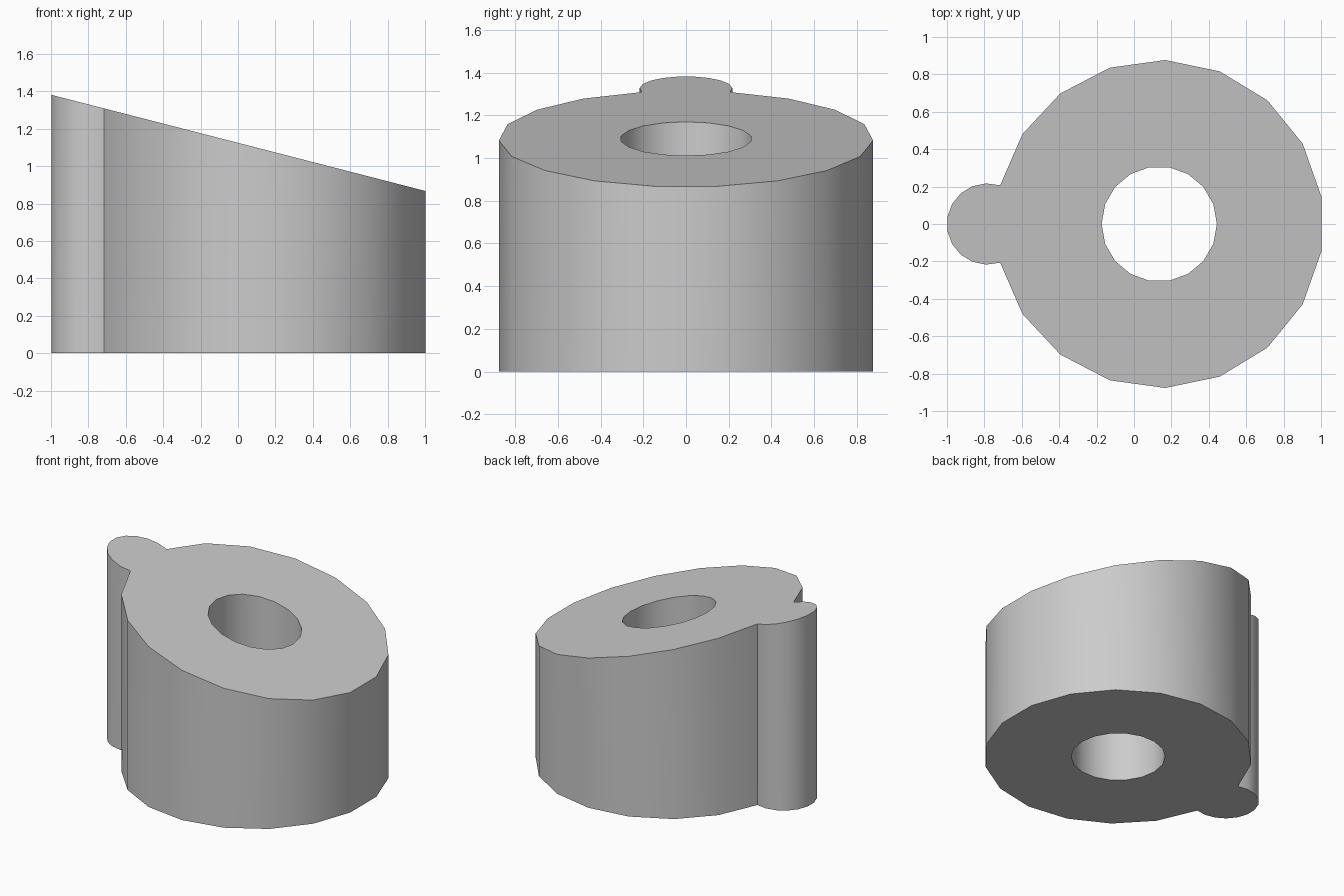
import bpy, bmesh
from math import cos, sin, radians

if "Cube" in bpy.data.objects:
    bpy.data.objects.remove(bpy.data.objects["Cube"], do_unlink=True)


def arc(cx, radius, start, end, steps):
    """Points along an arc centred on the x axis, both ends included."""
    angles = [radians(start + (end - start) * i / steps) for i in range(steps + 1)]
    return [(cx + radius * cos(a), radius * sin(a)) for a in angles]


def slanted_top(x):
    return 1.125 - 0.257 * x


# Profile: round body with a small side lobe, and a round bore
body = arc(0.137, 0.877, -166.35, 166.35, 17)
lobe = arc(-0.784, 0.217, 72, 288, 11)[1:-1]
bore = arc(0.135, 0.308, 0, 340, 17)

bm = bmesh.new()
bottom_edges, top_edges = [], []

# Walls of the outside and the bore
for loop, inward in ((body + lobe, False), (bore, True)):
    low = [bm.verts.new((x, y, 0)) for x, y in loop]
    high = [bm.verts.new((x, y, slanted_top(x))) for x, y in loop]
    for i in range(len(loop)):
        j = (i + 1) % len(loop)
        quad = [low[i], low[j], high[j], high[i]]
        bm.faces.new(quad[::-1] if inward else quad)
        bottom_edges.append(bm.edges.get((low[i], low[j])))
        top_edges.append(bm.edges.get((high[i], high[j])))

# Flat base and slanted top around the bore
for edges in (bottom_edges, top_edges):
    bmesh.ops.triangle_fill(bm, edges=edges, use_beauty=True)
bmesh.ops.recalc_face_normals(bm, faces=bm.faces)

mesh = bpy.data.meshes.new("slanted_collar")
bm.to_mesh(mesh)
bm.free()
collar = bpy.data.objects.new("slanted_collar", mesh)
bpy.context.collection.objects.link(collar)

# Plain grey finish
grey = bpy.data.materials.new("light_grey")
grey.use_nodes = True
colour = (0.6, 0.6, 0.6, 1)
grey.diffuse_color = colour
grey.node_tree.nodes["Principled BSDF"].inputs["Base Color"].default_value = colour
mesh.materials.append(grey)

# Smooth curved walls with crisp rims and corners
bpy.ops.object.select_all(action="DESELECT")
collar.select_set(True)
bpy.context.view_layer.objects.active = collar
bpy.ops.object.shade_smooth_by_angle(angle=radians(30))
